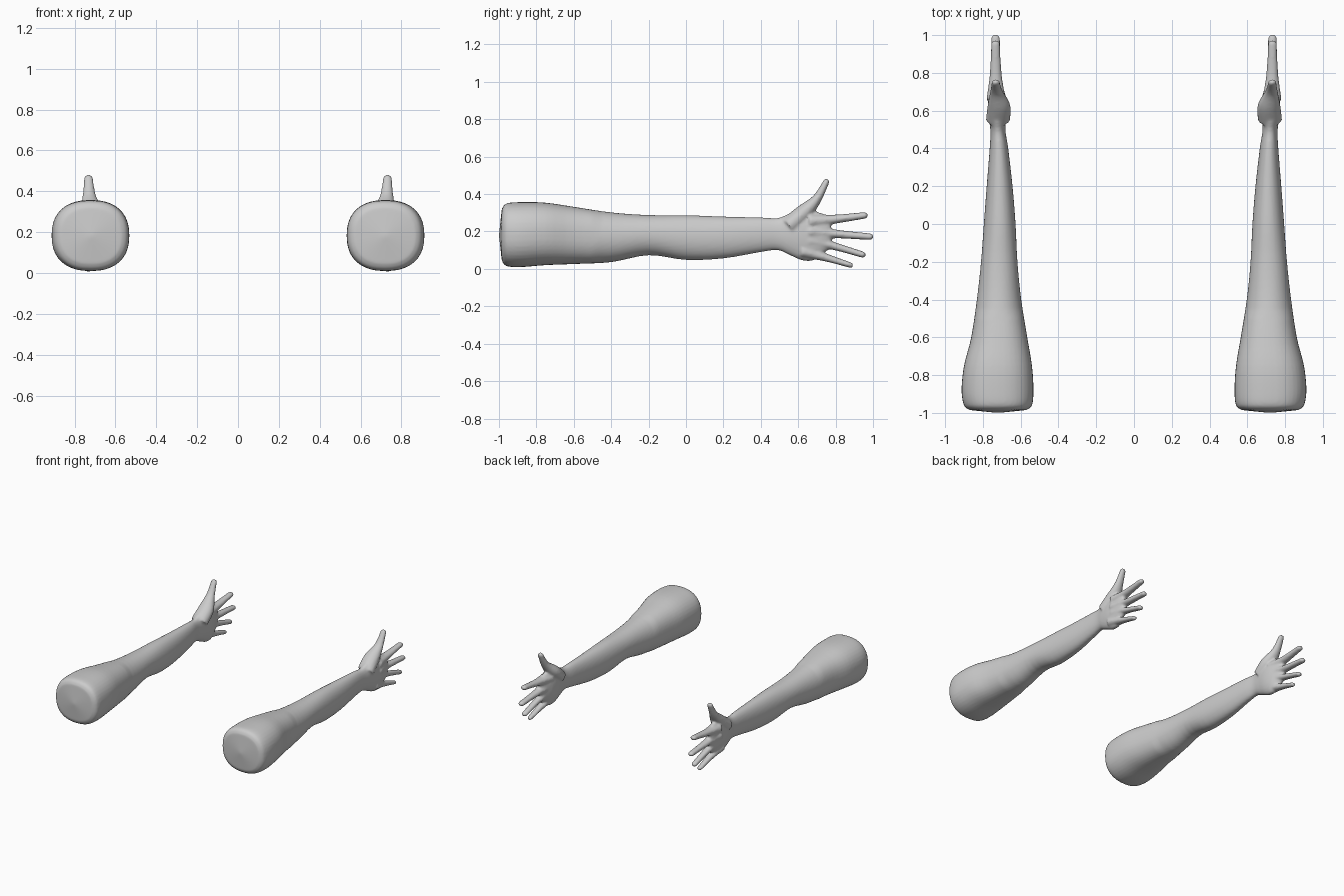
import bpy, bmesh, math
from mathutils import Vector

if "Cube" in bpy.data.objects:
    bpy.data.objects.remove(bpy.data.objects["Cube"], do_unlink=True)

skin = bpy.data.materials.new("plain grey")
skin.use_nodes = True
GREY = (0.6, 0.6, 0.6, 1)
skin.diffuse_color = GREY
skin.node_tree.nodes["Principled BSDF"].inputs["Base Color"].default_value = GREY

# Arm outline: y, inner x, outer x, bottom z, top z
ARM = [
    (-0.985, 0.57, 0.87, 0.045, 0.32), (-0.96, 0.54, 0.90, 0.015, 0.35),
    (-0.88, 0.532, 0.913, 0.01, 0.357), (-0.75, 0.54, 0.90, 0.02, 0.354),
    (-0.6, 0.565, 0.862, 0.026, 0.332), (-0.4, 0.597, 0.832, 0.036, 0.302),
    (-0.2, 0.617, 0.81, 0.073, 0.288), (0, 0.627, 0.795, 0.048, 0.287),
    (0.2, 0.643, 0.78, 0.056, 0.28), (0.4, 0.666, 0.764, 0.09, 0.275),
    (0.49, 0.68, 0.76, 0.1, 0.272), (0.55, 0.678, 0.767, 0.076, 0.295),
    (0.62, 0.673, 0.772, 0.046, 0.315), (0.68, 0.68, 0.77, 0.045, 0.31),
    (0.74, 0.70, 0.765, 0.085, 0.292), (0.77, 0.715, 0.755, 0.11, 0.27),
]

# Digits: path points as (x, y, z, radius)
DIGITS = [
    [(0.72, 0.55, 0.23, 0.05), (0.715, 0.63, 0.30, 0.046),
     (0.728, 0.70, 0.375, 0.026), (0.732, 0.75, 0.465, 0.017)],       # thumb
    [(0.73, 0.66, 0.255, 0.04), (0.732, 0.79, 0.265, 0.025), (0.733, 0.955, 0.286, 0.018)],
    [(0.73, 0.66, 0.20, 0.04), (0.732, 0.79, 0.188, 0.024), (0.733, 0.985, 0.172, 0.018)],
    [(0.73, 0.66, 0.15, 0.035), (0.732, 0.78, 0.125, 0.022), (0.733, 0.945, 0.076, 0.017)],
    [(0.73, 0.62, 0.095, 0.035), (0.732, 0.74, 0.063, 0.022), (0.733, 0.88, 0.02, 0.015)],
]


def smooth_rows(rows, steps):
    """Catmull-Rom interpolation of rows of numbers."""
    rows = [Vector(r) for r in rows]
    out = []
    for i in range(len(rows) - 1):
        b, c = rows[i], rows[i + 1]
        a, d = rows[max(i - 1, 0)], rows[min(i + 2, len(rows) - 1)]
        for s in range(steps):
            t = s / steps
            out.append(b + ((c - a) * t + (2 * a - 5 * b + 4 * c - d) * t * t
                            + (3 * b - a - 3 * c + d) * t ** 3) / 2)
    return out + [rows[-1]]


def loft(bm, rings, start, end):
    """Skin closed rings and close both ends with fans."""
    loops = [[bm.verts.new(p) for p in ring] for ring in rings]
    n = len(loops[0])
    for a, b in zip(loops, loops[1:]):
        for i in range(n):
            j = (i + 1) % n
            bm.faces.new((a[i], a[j], b[j], b[i]))
    for loop, tip, flip in ((loops[0], start, True), (loops[-1], end, False)):
        v = bm.verts.new(tip)
        for i in range(n):
            j = (i + 1) % n
            bm.faces.new((loop[j], loop[i], v) if flip else (loop[i], loop[j], v))


def power(v, e):
    return math.copysign(abs(v) ** e, v)


def add_forearm(bm):
    rings, n = [], 40
    for y, x0, x1, z0, z1 in smooth_rows(ARM, 4):
        e = 0.85 if y < -0.5 else 0.95
        angles = [math.tau * i / n for i in range(n)]
        rings.append([((x0 + x1) / 2 + (x1 - x0) / 2 * power(math.cos(a), e), y,
                       (z0 + z1) / 2 + (z1 - z0) / 2 * power(math.sin(a), e)) for a in angles])
    loft(bm, rings, (0.72, -1, 0.18), (0.735, 0.78, 0.19))


def add_digit(bm, path):
    pts = smooth_rows(path, 6)
    # rounded fingertip
    tip, before = pts[-1], pts[-2]
    ahead = (tip.xyz - before.xyz).normalized()
    r = tip.w
    for k in (0.35, 0.65, 0.85):
        pts.append(Vector((*(tip.xyz + ahead * r * k), r * math.sqrt(1 - k * k))))
    rings, n = [], 16
    for i, p in enumerate(pts):
        d = (pts[min(i + 1, len(pts) - 1)].xyz - pts[max(i - 1, 0)].xyz).normalized()
        up = Vector((1, 0, 0)).cross(d).normalized()
        side = Vector((1, 0, 0)) * 1.3
        rings.append([p.xyz + p.w * (side * math.cos(math.tau * j / n)
                                     + up * math.sin(math.tau * j / n)) for j in range(n)])
    loft(bm, rings, pts[0].xyz, tip.xyz + ahead * r)


def build_arm(name, side):
    bm = bmesh.new()
    add_forearm(bm)
    for path in DIGITS:
        add_digit(bm, path)
    for v in bm.verts:
        v.co.x *= side
    if side < 0:
        bmesh.ops.reverse_faces(bm, faces=bm.faces)
    bmesh.ops.recalc_face_normals(bm, faces=bm.faces)
    mesh = bpy.data.meshes.new(name)
    bm.to_mesh(mesh)
    bm.free()
    mesh.materials.append(skin)
    arm = bpy.data.objects.new(name, mesh)
    bpy.context.collection.objects.link(arm)
    # Fuse the hand and forearm into one soft skin
    fuse = arm.modifiers.new("fuse", "REMESH")
    fuse.mode = "VOXEL"
    fuse.voxel_size = 0.008
    fuse.use_smooth_shade = True
    soften = arm.modifiers.new("soften", "SMOOTH")
    soften.factor = 0.5
    soften.iterations = 5
    return arm


build_arm("left_arm", 1)
build_arm("right_arm", -1)
